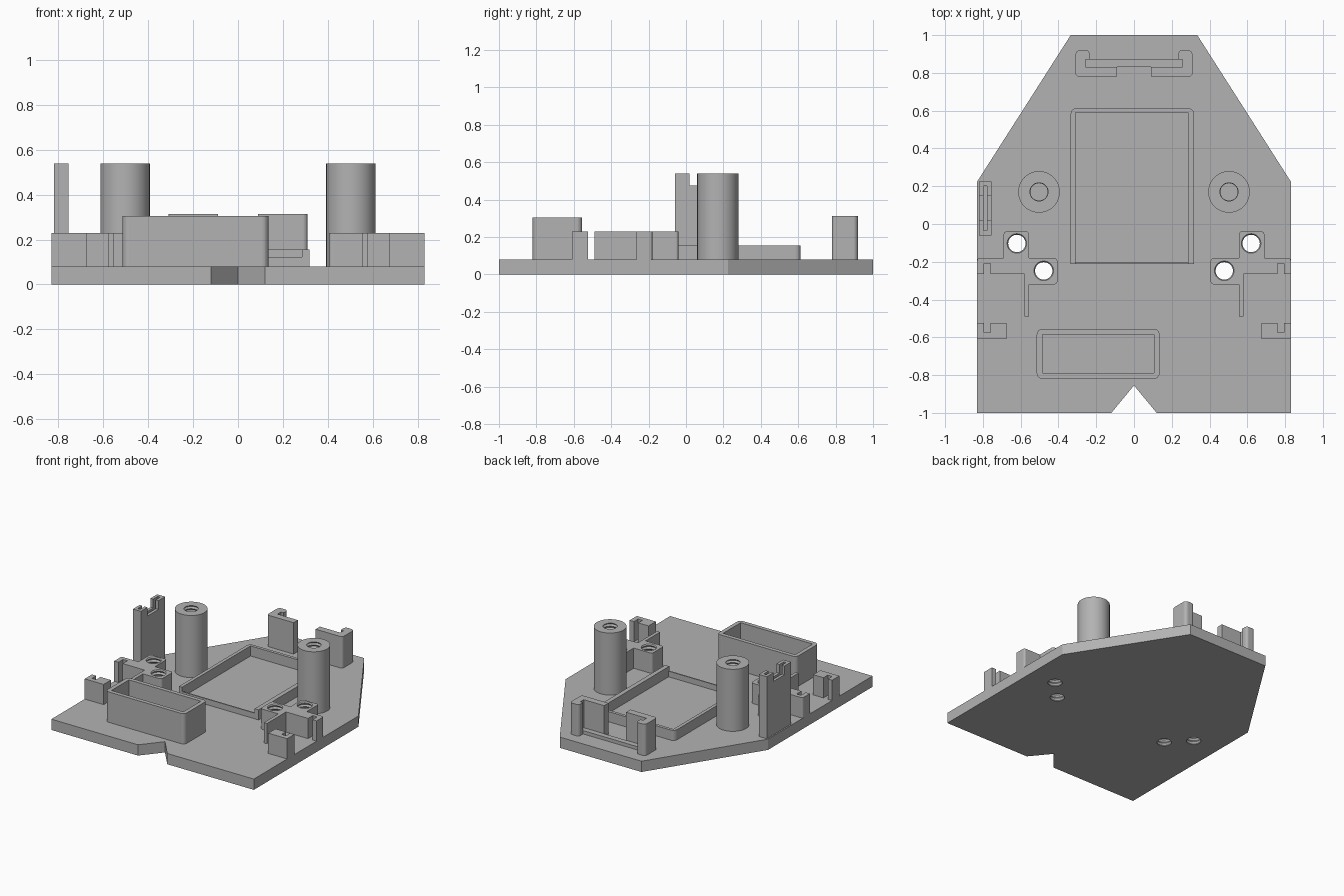
import bpy, bmesh, math
from mathutils import Vector

if "Cube" in bpy.data.objects:
    bpy.data.objects.remove(bpy.data.objects["Cube"])

grey = bpy.data.materials.new("plain grey")
grey.diffuse_color = (0.45, 0.45, 0.45, 1)
grey.use_nodes = True
grey.node_tree.nodes["Principled BSDF"].inputs["Base Color"].default_value = grey.diffuse_color
TOP = 0.08  # top of the base plate


def make(name, bm):
    bmesh.ops.recalc_face_normals(bm, faces=bm.faces)
    me = bpy.data.meshes.new(name)
    bm.to_mesh(me)
    bm.free()
    me.materials.append(grey)
    ob = bpy.data.objects.new(name, me)
    bpy.context.collection.objects.link(ob)
    return ob


def prism(name, pts, z0, z1, side=1):
    """Extrude an outline; a point (x, y, r) gets a rounded corner."""
    out, n = [], len(pts)
    for i, p in enumerate(pts):
        v = Vector(p[:2])
        if len(p) < 3:
            out.append(v)
            continue
        a = v + (Vector(pts[i - 1][:2]) - v).normalized() * p[2]
        b = v + (Vector(pts[(i + 1) % n][:2]) - v).normalized() * p[2]
        c = a + b - v
        for k in range(7):
            t = math.pi / 2 * k / 6
            out.append(c + (a - c) * math.cos(t) + (b - c) * math.sin(t))
    bm = bmesh.new()
    face = bm.faces.new([bm.verts.new((p.x * side, p.y, z0)) for p in out])
    ext = bmesh.ops.extrude_face_region(bm, geom=[face])["geom"]
    for v in ext:
        if isinstance(v, bmesh.types.BMVert):
            v.co.z = z1
    return make(name, bm)


def rect(x0, x1, y0, y1, r=0.0):
    pts = [(x0, y0), (x1, y0), (x1, y1), (x0, y1)]
    return [p + (r,) for p in pts] if r else pts


def threaded_bore(x, y, z0, z1, seg=32):
    """Ridged cutter that leaves a thread-like hole."""
    bm = bmesh.new()
    n = round((z1 - z0) / 0.0123)
    prev = None
    for i in range(n + 1):
        r = 0.046 if i % 2 else 0.055
        z = z0 + (z1 - z0) * i / n
        ring = [bm.verts.new((x + r * math.cos(a), y + r * math.sin(a), z))
                for a in (2 * math.pi * k / seg for k in range(seg))]
        if prev:
            for k in range(seg):
                j = (k + 1) % seg
                bm.faces.new((prev[k], prev[j], ring[j], ring[k]))
        else:
            bm.faces.new(ring)
        prev = ring
    bm.faces.new(prev)
    return make("bore_cutter", bm)


def cut(ob, cutter, keep=False):
    bpy.context.view_layer.objects.active = ob
    m = ob.modifiers.new("cut", 'BOOLEAN')
    m.operation, m.solver, m.object = 'DIFFERENCE', 'EXACT', cutter
    bpy.ops.object.modifier_apply(modifier=m.name)
    if not keep:
        bpy.data.objects.remove(cutter)


# base plate with clipped rear corners and a front notch
plate = prism("base_plate", [(-.83, -1), (-.12, -1), (0, -.855), (.12, -1), (.83, -1),
                             (.83, .225), (.335, 1), (-.335, 1), (-.83, .225)], 0, TOP)

# open box at the front
box = prism("front_box", rect(-.515, .135, -.82, -.555, .03), TOP, .305)
cut(box, prism("cutter", rect(-.485, .105, -.79, -.585), TOP - .05, .4))

# board tray: U-shaped wall and a thin low front lip
prism("tray_wall", [(-.335, -.212), (-.31, -.212), (-.31, .59), (.285, .59), (.285, -.212),
                    (.318, -.212), (.318, .613, .03), (-.335, .613, .03)], TOP, .155)
prism("tray_front_lip", rect(-.31, .285, -.212, -.203), TOP, .122)

# rear sensor holder: two hooked clips joined by a low bar
for s in (-1, 1):
    prism("rear_clip", [(.09, .78), (.31, .78, .02), (.31, .92, .025), (.235, .92, .02),
                        (.235, .87), (.257, .87), (.257, .83), (.09, .83)], TOP, .313, s)
prism("rear_bar", rect(-.257, .257, .83, .87), TOP, .105)

# tall slotted holder on the left edge
holder = prism("side_holder", rect(-.82, -.755, -.06, .225), TOP, .54)
cut(holder, prism("cutter", rect(-.9, -.7, .018, .147), .475, .7))
cut(holder, prism("cutter", rect(-.798, -.778, -.035, .2), .44, .7))

for s in (-1, 1):
    # tall posts with blind threaded holes
    bm = bmesh.new()
    ret = bmesh.ops.create_cone(bm, cap_ends=True, segments=64, radius1=.11, radius2=.11,
                                depth=.54 - TOP)
    bmesh.ops.translate(bm, verts=ret["verts"], vec=(.503 * s, .17, (.54 + TOP) / 2))
    post = make("post", bm)
    cut(post, threaded_bore(.503 * s, .17, TOP + .03, .555))
    bpy.context.view_layer.objects.active = post
    post.select_set(True)
    bpy.ops.object.shade_smooth_by_angle(angle=math.radians(25))
    post.select_set(False)

    # stepped motor mount with a slot and a rib
    mount = prism("motor_mount", [
        (.83, -.18, .015), (.69, -.18), (.69, -.04, .015), (.555, -.04, .015), (.555, -.18),
        (.405, -.18, .02), (.405, -.32, .02), (.555, -.32), (.555, -.49), (.58, -.49),
        (.58, -.265), (.76, -.265), (.76, -.21), (.795, -.21), (.795, -.265), (.83, -.265)],
        TOP, .23, s)
    for x, y in ((.62, -.103), (.478, -.248)):
        bore = threaded_bore(x * s, y, -.017, .247)
        cut(plate, bore, keep=True)
        cut(mount, bore)

    # small notched clip in front of the mount
    prism("motor_clip", [(.83, -.61), (.675, -.61), (.675, -.525), (.76, -.525), (.76, -.575),
                         (.795, -.575), (.795, -.525), (.83, -.525)], TOP, .23, s)
